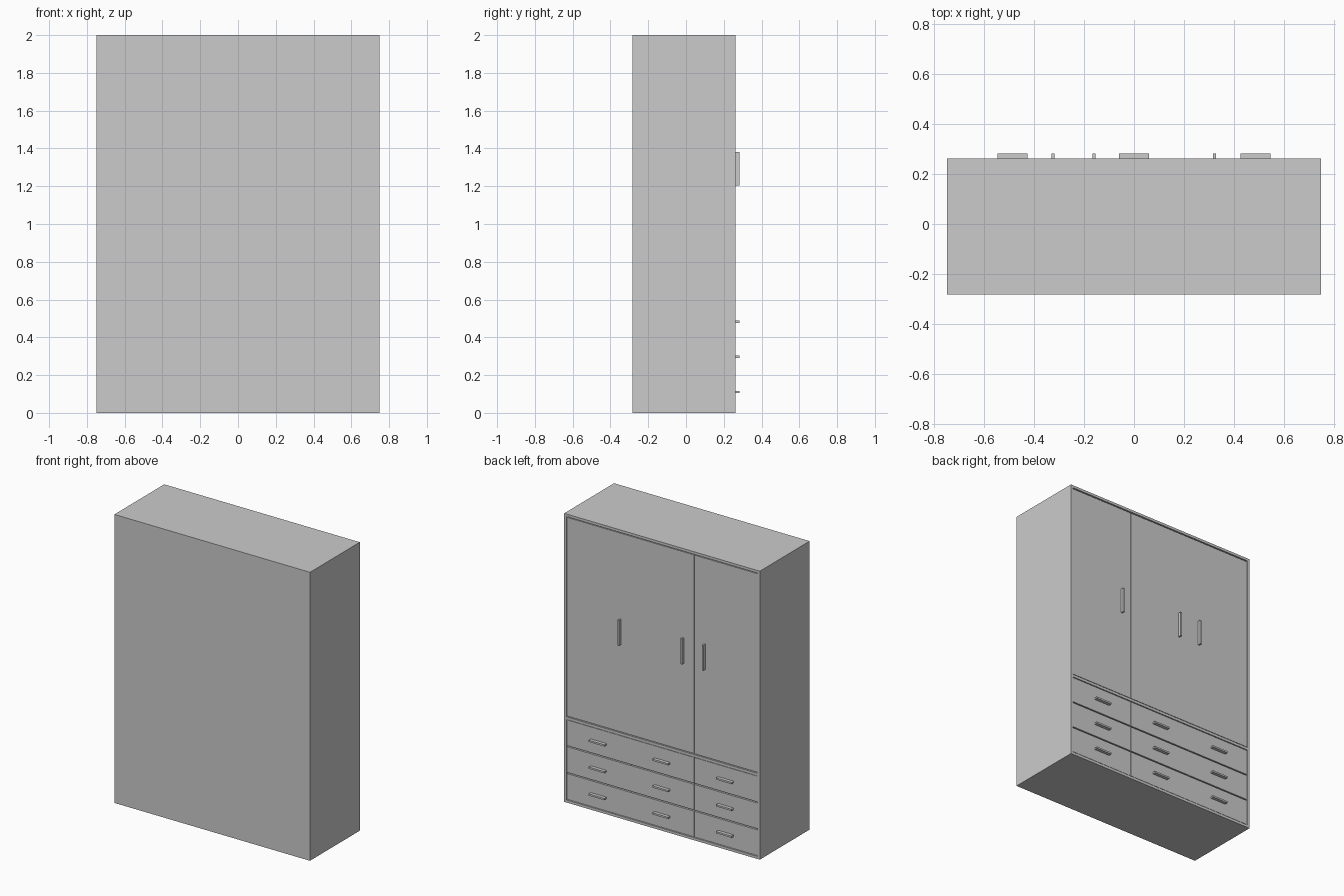
import bpy

if "Cube" in bpy.data.objects:
    bpy.data.objects.remove(bpy.data.objects["Cube"])

W, H = 1.5, 2.0
YB, YF = -0.283, 0.263      # blank side and door side of the carcass
T = 0.018                   # board thickness
FACE = YF - 0.003           # door faces sit slightly behind the frame edge
DIV = 0.585                 # middle of the board between drawers and doors


def box(name, x0, x1, y0, y1, z0, z1):
    bpy.ops.mesh.primitive_cube_add(size=1, location=((x0 + x1) / 2, (y0 + y1) / 2, (z0 + z1) / 2))
    ob = bpy.context.object
    ob.name = name
    ob.scale = (x1 - x0, y1 - y0, z1 - z0)
    bpy.ops.object.transform_apply(location=False, rotation=False, scale=True)
    return ob


# Carcass boards
XI = W / 2 - T
box("left_side", -W / 2, -XI, YB, YF, 0, H)
box("right_side", XI, W / 2, YB, YF, 0, H)
box("top_board", -XI, XI, YB, YF, H - T, H)
box("bottom_board", -XI, XI, YB, YF, 0, T)
box("back_panel", -XI, XI, YB, YB + T, T, H - T)
box("middle_board", -XI, XI, YB + T, YF, DIV - T / 2, DIV + T / 2)

col = 2 * XI / 3            # three equal columns
gap = 0.0015
z_low, z_high = T, DIV - T / 2
row = (z_high - z_low) / 3  # three equal drawer rows

# Inner partitions behind the column joints
for i in (1, 2):
    x = -XI + i * col
    box("partition", x - T / 2, x + T / 2, YB + T, FACE - T - 0.002, T, H - T)

# Doors with upright handles
for i, hx in enumerate((-0.325, -0.161, 0.322)):
    x0 = -XI + i * col
    box("door", x0 + gap, x0 + col - gap, FACE - T, FACE, DIV + T / 2 + 0.005, H - T - 0.006)
    box("door_handle", hx - 0.006, hx + 0.006, FACE, 0.283, 1.205, 1.38)

# Drawer fronts with level handles
for i in range(3):
    x0 = -XI + i * col
    for j in range(3):
        z0 = z_low + j * row
        xc, zc = x0 + col / 2, z0 + row / 2
        box("drawer_front", x0 + gap, x0 + col - gap, FACE - T, FACE, z0 + 0.004, z0 + row - 0.004)
        box("drawer_handle", xc - 0.06, xc + 0.06, FACE, 0.283, zc - 0.006, zc + 0.006)
